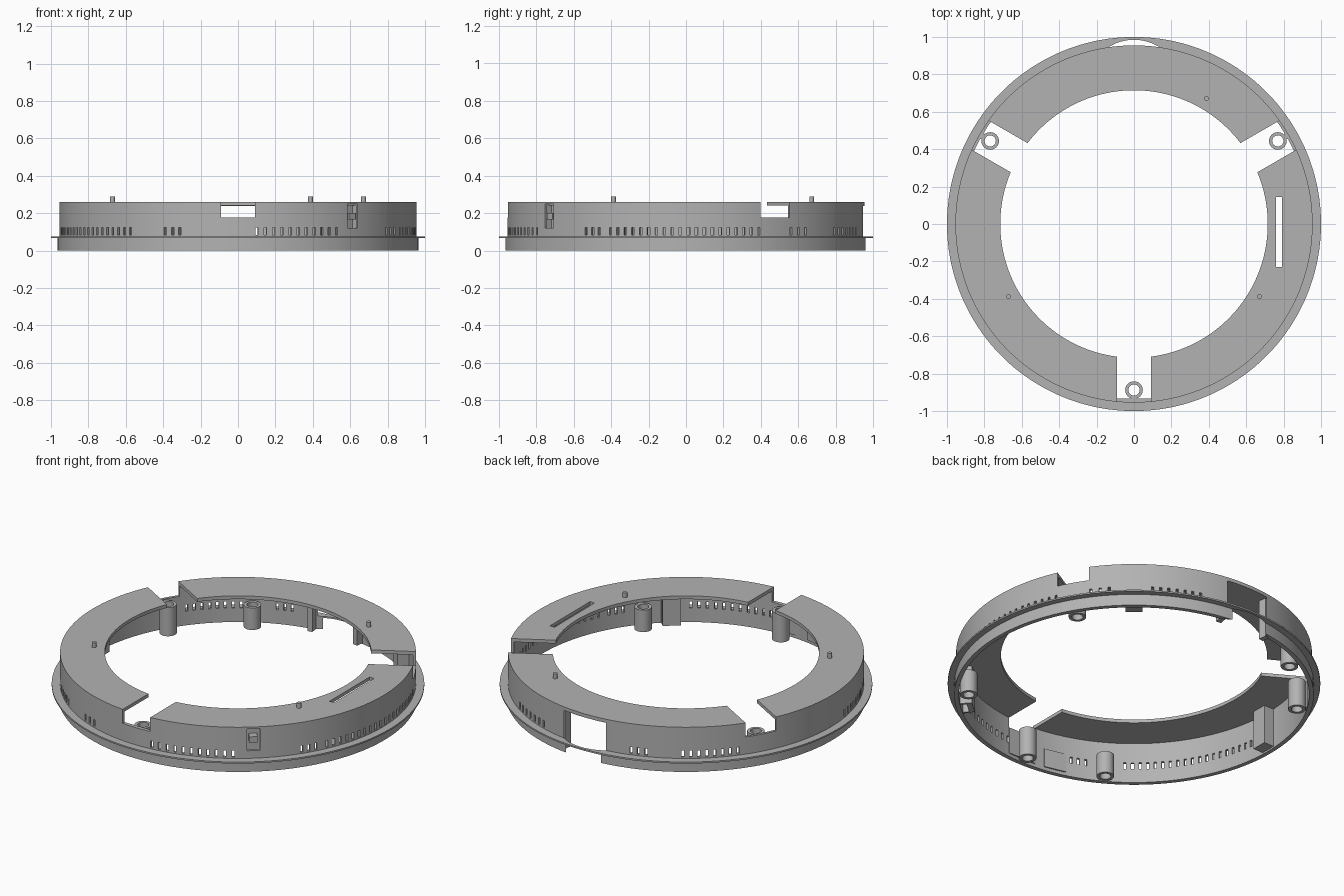
import bpy, bmesh
from math import radians, cos, sin, pi
from mathutils import Matrix, Vector

cube = bpy.data.objects.get("Cube")
if cube:
    bpy.data.objects.remove(cube, do_unlink=True)

grey = bpy.data.materials.new("plain_grey")
grey.use_nodes = True
colour = (0.45, 0.45, 0.45, 1)
grey.diffuse_color = colour
grey.node_tree.nodes["Principled BSDF"].inputs["Base Color"].default_value = colour

WALL_IN, WALL_OUT, HOLE = 0.94, 0.955, 0.715
TOP, PLATE_BOTTOM = 0.26, 0.24


def finish(name, bm):
    bmesh.ops.recalc_face_normals(bm, faces=bm.faces)
    mesh = bpy.data.meshes.new(name)
    bm.to_mesh(mesh)
    bm.free()
    mesh.materials.append(grey)
    obj = bpy.data.objects.new(name, mesh)
    bpy.context.collection.objects.link(obj)
    return obj


def smooth(obj):
    bpy.ops.object.select_all(action='DESELECT')
    obj.select_set(True)
    bpy.context.view_layer.objects.active = obj
    bpy.ops.object.shade_smooth_by_angle(angle=radians(30))


def lathe(name, profile, segments, centre=(0, 0)):
    """Closed radius/height profile swept around a vertical axis."""
    bm = bmesh.new()
    rings = []
    for i in range(segments):
        a = 2 * pi * i / segments
        rings.append([bm.verts.new((centre[0] + r * cos(a), centre[1] + r * sin(a), z))
                      for r, z in profile])
    n = len(profile)
    for i in range(segments):
        a, b = rings[i], rings[(i + 1) % segments]
        for j in range(n):
            k = (j + 1) % n
            bm.faces.new((a[j], b[j], b[k], a[k]))
    return finish(name, bm)


def radial_box(bm, angle, r0, r1, width, z0, z1):
    """Box pointing outward at an angle in degrees."""
    mat = (Matrix.Rotation(radians(angle), 4, 'Z')
           @ Matrix.Translation(((r0 + r1) / 2, 0, (z0 + z1) / 2))
           @ Matrix.Diagonal((r1 - r0, width, z1 - z0, 1)))
    bmesh.ops.create_cube(bm, size=1, matrix=mat)


def box_part(name, *args):
    bm = bmesh.new()
    radial_box(bm, *args)
    return finish(name, bm)


def polar(r, angle):
    return r * cos(radians(angle)), r * sin(radians(angle))


# Main housing: skirt, thin flange, wall and top plate in one profile
housing = lathe("ring_housing", [
    (WALL_IN, 0), (0.965, 0), (0.965, 0.066), (1, 0.066), (1, 0.075),
    (WALL_OUT, 0.075), (WALL_OUT, TOP), (HOLE, TOP),
    (HOLE, PLATE_BOTTOM), (WALL_IN, PLATE_BOTTOM)], 180)

cut = bmesh.new()
# Three screw notches
for angle in (-90, 30, 150):
    radial_box(cut, angle, 0.6, 1.1, 0.18, 0.177, 0.4)
# Vent slots: first angle, last angle, count
for first, last, count in ((-84, -56.5, 11), (-34, -29, 3), (-25, 24, 20),
                           (36, 42, 3), (56, 72, 7), (107, 112, 3),
                           (124, 142, 8), (188, 233, 19), (246, 251, 3)):
    for i in range(count):
        angle = first + (last - first) * i / (count - 1)
        radial_box(cut, angle, 0.92, 0.98, 0.014, 0.083, 0.122)
# Long slot in the top plate
bmesh.ops.create_cube(cut, size=1, matrix=Matrix.Translation((0.775, -0.042, 0.25))
                      @ Matrix.Diagonal((0.03, 0.375, 0.1, 1)))
# Latch opening in the wall
radial_box(cut, -50, 0.925, 0.98, 0.07, 0.12, 0.25)
# Rounded cable opening at the back
bmesh.ops.create_cone(cut, cap_ends=True, segments=96, radius1=0.255, radius2=0.255,
                      depth=0.339, matrix=Matrix.Translation((0, 0.73, 0.0695)))
cutter = finish("cutter", cut)
cutter.hide_render = True

mod = housing.modifiers.new("openings", 'BOOLEAN')
mod.operation = 'DIFFERENCE'
mod.solver = 'EXACT'
mod.object = cutter
bpy.ops.object.select_all(action='DESELECT')
housing.select_set(True)
bpy.context.view_layer.objects.active = housing
bpy.ops.object.modifier_apply(modifier=mod.name)
bpy.data.objects.remove(cutter, do_unlink=True)
smooth(housing)

# Hollow screw posts: tall ones in the notches, short ones under the plate
for angle, height in ((-90, 0.17), (30, 0.17), (150, 0.17),
                      (-40, 0.13), (120, 0.13), (240, 0.13)):
    smooth(lathe("screw_post", [(0.03, 0), (0.047, 0), (0.047, height), (0.03, height)],
                 32, polar(0.888, angle)))
    box_part("post_web", angle, 0.932, 0.945, 0.03, 0.01, height)

# Locating pins on the top plate
for angle in (60, -30, -150):
    bm = bmesh.new()
    bmesh.ops.create_cone(bm, cap_ends=True, segments=20, radius1=0.0125, radius2=0.0125,
                          depth=0.035,
                          matrix=Matrix.Translation(Vector((*polar(0.775, angle), 0.2705))))
    smooth(finish("locating_pin", bm))

# Latch pocket and its catch
box_part("latch_pocket", -50, 0.875, 0.905, 0.1, 0.01, 0.24)
for side in (-2.9, 2.9):
    box_part("latch_side", -50 + side, 0.89, 0.942, 0.012, 0.01, 0.24)
box_part("latch_catch", -50, 0.9, 0.95, 0.045, 0.165, 0.2)

# Support blocks on the inner wall
for angle in (180, 50):
    box_part("support_block", angle, 0.875, 0.942, 0.09, 0.01, 0.24)

# Thin pads on the inner wall
box_part("notch_pad", -90, 0.932, 0.944, 0.18, 0.02, 0.177)
box_part("wall_pad", 257, 0.932, 0.942, 0.13, 0.02, 0.13)

# Cheeks beside the cable opening
for angle in (80.5, 99.5):
    box_part("opening_cheek", angle, 0.895, 0.942, 0.03, 0.005, 0.24)
